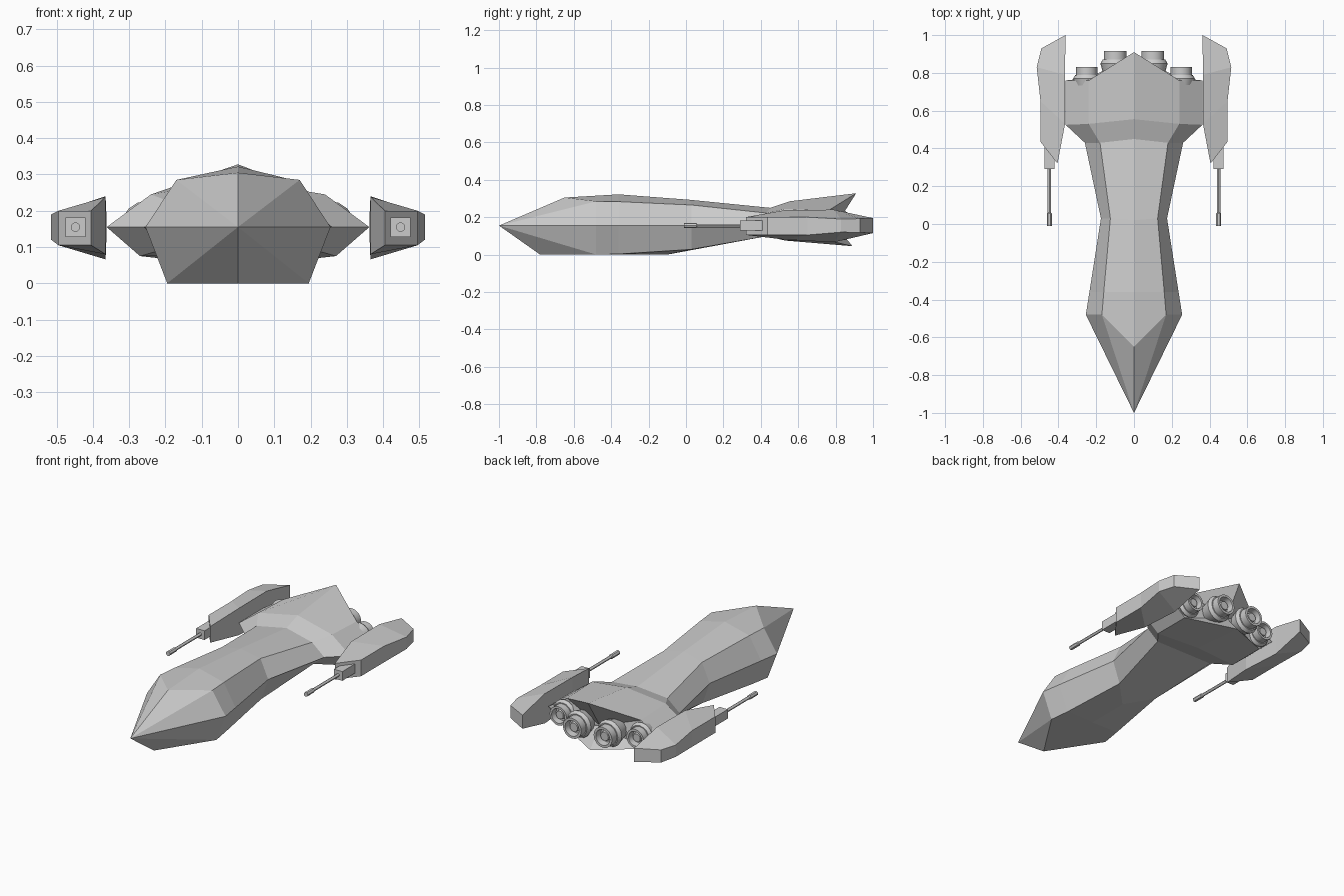
import bpy, bmesh, math

if "Cube" in bpy.data.objects:
    bpy.data.objects.remove(bpy.data.objects["Cube"])


def make(name, verts, faces):
    me = bpy.data.meshes.new(name)
    bm = bmesh.new()
    vs = [bm.verts.new(v) for v in verts]
    for f in faces:
        bm.faces.new([vs[i] for i in f])
    bmesh.ops.recalc_face_normals(bm, faces=bm.faces)
    bm.to_mesh(me)
    bm.free()
    ob = bpy.data.objects.new(name, me)
    bpy.context.collection.objects.link(ob)
    return ob


def bridge(rings, n):
    return [(r * n + i, r * n + (i + 1) % n, (r + 1) * n + (i + 1) % n, (r + 1) * n + i)
            for r in range(rings - 1) for i in range(n)]


def lathe(name, profile, cx, cz, sides=16):
    # profile of (radius, y) turned around a lengthwise axis, closed at both ends
    verts = [(cx + r * math.cos(2 * math.pi * i / sides), y, cz + r * math.sin(2 * math.pi * i / sides))
             for r, y in profile for i in range(sides)]
    n = len(verts)
    faces = bridge(len(profile), sides) + [tuple(range(sides)), tuple(range(n - sides, n))]
    ob = make(name, verts, faces)
    for p in ob.data.polygons:
        p.use_smooth = len(p.vertices) == 4
    ob.data.set_sharp_from_angle(angle=math.radians(30))
    return ob


# Hull: each section is top (y, z), half-section shoulder / edge / chine (y, x, z), keel (y, z)
sections = [
    ((-.65, .305), (-.48, .17, .285), (-.48, .255), (-.48, .195, 0), (-.78, 0)),
    ((-.36, .322), (-.36, .16, .283), (-.36, .236), (-.36, .178, .003), (-.36, 0)),
    ((.02, .293), (.03, .125, .265), (.03, .175), (.03, .13, .028), (-.10, 0)),
    ((.45, .25), (.43, .18, .222), (.43, .26), (.43, .19, .098), (.43, .098)),
    ((.555, .285), (.53, .24, .245), (.525, .362), (.53, .27, .075), (.55, .075)),
    ((.91, .328), (.76, .24, .235), (.76, .362), (.76, .27, .075), (.89, .045)),
]
EDGE_Z = .155
verts = []
for top, sh, ed, ch, keel in sections:
    half = [(sh[1], sh[0], sh[2]), (ed[1], ed[0], EDGE_Z), (ch[1], ch[0], ch[2])]
    verts += [(0, *top)] + half + [(0, *keel)] + [(-x, y, z) for x, y, z in reversed(half)]
faces = bridge(len(sections), 8)
nose, tail = len(verts), len(verts) + 1
verts += [(0, -1, EDGE_Z), (0, .80, EDGE_Z)]
for i in range(8):
    j = (i + 1) % 8
    faces += [(nose, i, j), (tail, 40 + i, 40 + j)]
make("hull", verts, faces)

# Pod stations: inner (x, y, low z, high z), outer (x, y, low z, high z)
pod = [
    ((.405, .32, .105, .20), (.495, .435, .105, .20)),
    ((.365, .53, .08, .238), (.495, .65, .105, .20)),
    ((.365, .79, .066, .24), (.515, .83, .12, .19)),
    ((.363, 1.0, .115, .195), (.49, .93, .118, .192)),
]
# Engine nozzle profile: (radius, distance from exit)
nozzle = [(.05, -.17), (.078, -.065), (.066, -.045), (.06, -.045), (.06, 0), (.046, 0),
          (.042, -.04), (.03, -.04), (.025, -.015), (.012, -.015)]

for s, side in ((1, "right"), (-1, "left")):
    # Side pod
    pv = []
    for (ix, iy, il, ih), (ox, oy, ol, oh) in pod:
        pv += [(s * ix, iy, il), (s * ix, iy, ih), (s * ox, oy, oh), (s * ox, oy, ol)]
    make(side + "_pod", pv, bridge(4, 4) + [(0, 1, 2, 3), (12, 13, 14, 15)])

    # Gun mount block, barrel and muzzle
    gx = s * .448
    bv = [(gx + a * .027, y, .155 + b * .027) for y in (.29, .46)
          for a, b in ((-1, -1), (1, -1), (1, 1), (-1, 1))]
    make(side + "_gun_mount", bv, bridge(2, 4) + [(0, 1, 2, 3), (4, 5, 6, 7)])
    lathe(side + "_gun_barrel", [(.009, .31), (.009, .06), (.013, .055), (.013, -.01)], gx, .155, 12)

    # Engines
    for name, x, end, k in (("inner", .10, .915, 1), ("outer", .25, .83, .93)):
        lathe(f"{side}_{name}_engine", [(r * k, end + y * k) for r, y in nozzle], s * x, .155)
